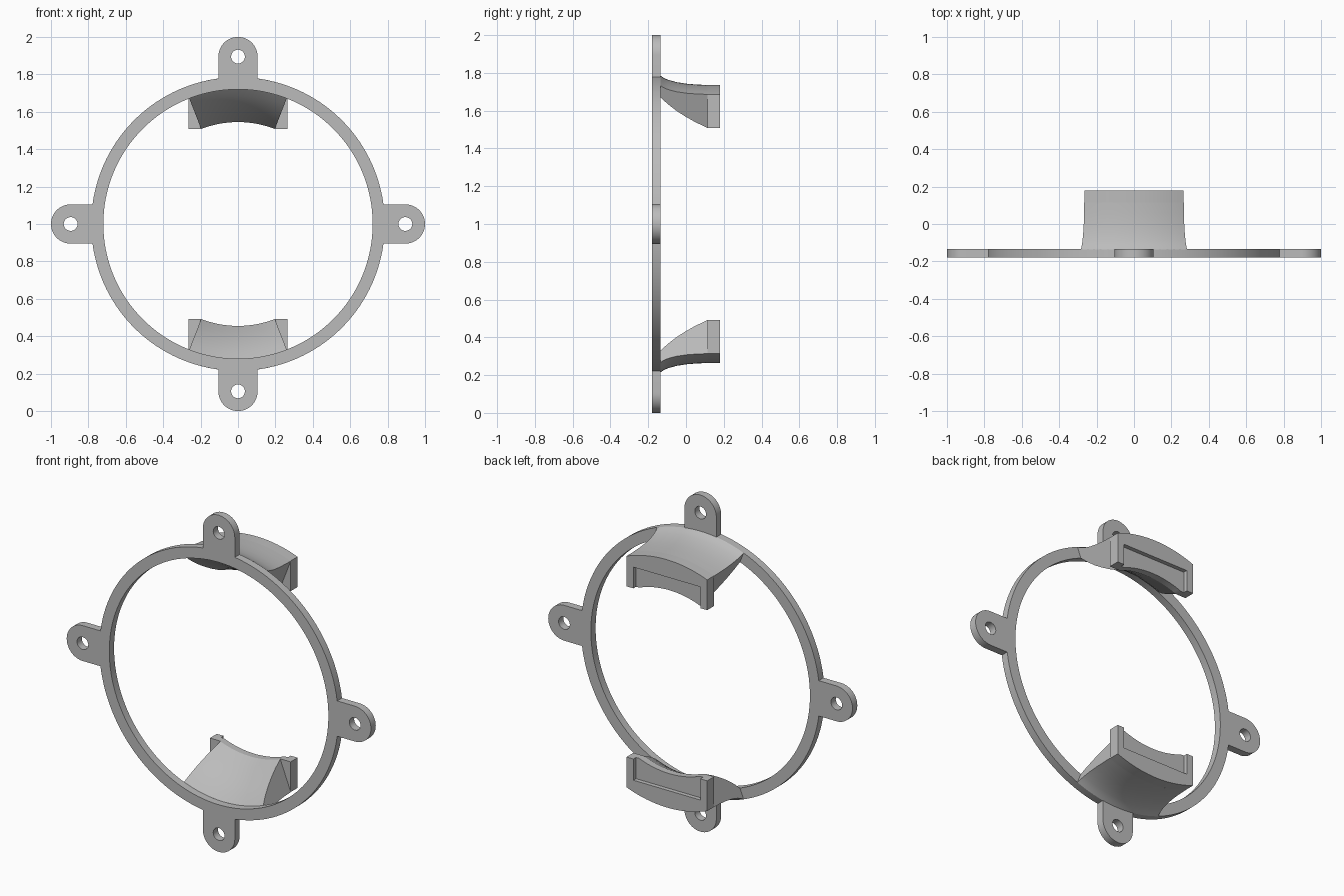
import bpy, bmesh
from math import sin, cos, asin, pi, radians, sqrt
from mathutils import Matrix

cube = bpy.data.objects.get("Cube")
if cube:
    bpy.data.objects.remove(cube)

grey = bpy.data.materials.new("plain_grey")
grey.use_nodes = True
grey.diffuse_color = (0.5, 0.5, 0.5, 1)
grey.node_tree.nodes["Principled BSDF"].inputs["Base Color"].default_value = (0.5, 0.5, 0.5, 1)

RING_OUT, RING_IN = 0.785, 0.72
FRONT, RING_BACK, BLOCK_FRONT, BACK = -0.18, -0.135, 0.115, 0.18
TAB_R, TAB_CENTRE, HOLE_R = 0.105, 0.895, 0.037
BLOCK_OUT, BLOCK_IN, BLOCK_HALF = 0.736, 0.545, 0.265
SPREAD = radians(21.2)


def arc(r, start, end, steps, cx=0, cy=0):
    return [(cx + r * cos(start + (end - start) * i / steps),
             cy + r * sin(start + (end - start) * i / steps)) for i in range(steps + 1)]


def add_object(name, bm, flip=False):
    """Turn a bmesh into a shaded object centred on the ring axis."""
    bmesh.ops.remove_doubles(bm, verts=bm.verts, dist=1e-5)
    bmesh.ops.recalc_face_normals(bm, faces=bm.faces)
    mesh = bpy.data.meshes.new(name)
    bm.to_mesh(mesh)
    bm.free()
    mesh.materials.clear()
    mesh.materials.append(grey)
    ob = bpy.data.objects.new(name, mesh)
    bpy.context.collection.objects.link(ob)
    ob.location.z = 1
    if flip:
        ob.rotation_euler.y = pi
    bpy.ops.object.select_all(action="DESELECT")
    ob.select_set(True)
    bpy.context.view_layer.objects.active = ob
    bpy.ops.object.shade_smooth_by_angle(angle=radians(30))
    return ob


def plate(name, loops, y0, y1, flip=False):
    """Extrude filled x-z outlines (later loops are holes) from y0 to y1."""
    curve = bpy.data.curves.new(name + "_outline", "CURVE")
    curve.dimensions = "2D"
    curve.fill_mode = "BOTH"
    curve.extrude = (y1 - y0) / 2
    for loop in loops:
        spline = curve.splines.new("POLY")
        spline.points.add(len(loop) - 1)
        for point, (x, z) in zip(spline.points, loop):
            point.co = (x, z, 0, 1)
        spline.use_cyclic_u = True
    helper = bpy.data.objects.new(name + "_outline", curve)
    bpy.context.collection.objects.link(helper)
    bpy.context.view_layer.update()
    mesh = bpy.data.meshes.new_from_object(
        helper.evaluated_get(bpy.context.evaluated_depsgraph_get()))
    bpy.data.objects.remove(helper)
    bm = bmesh.new()
    bm.from_mesh(mesh)
    bpy.data.meshes.remove(mesh)
    bm.transform(Matrix.Translation((0, (y0 + y1) / 2, 0)) @ Matrix.Rotation(pi / 2, 4, "X"))
    return add_object(name, bm, flip)


# Mounting ring with four rounded, drilled tabs
neck = asin(TAB_R / RING_OUT)
outline, holes = [], []
for k in range(4):
    c, s = cos(k * pi / 2), sin(k * pi / 2)
    section = (arc(TAB_R, -pi / 2, pi / 2, 24, TAB_CENTRE)
               + arc(RING_OUT, neck, pi / 2 - neck, 28))
    outline += [(x * c - y * s, x * s + y * c) for x, y in section]
    holes.append(arc(HOLE_R, 0, 2 * pi, 24, TAB_CENTRE * c, TAB_CENTRE * s)[:-1])
bore = arc(RING_IN, 0, 2 * pi, 128)[:-1]
plate("mounting_ring", [outline, bore] + holes, FRONT, RING_BACK)

# Bracket outlines: flared web section as (y, radius)
web_profile = [(RING_BACK, RING_OUT), (-0.115, 0.772), (-0.09, 0.762), (-0.05, 0.751),
               (0, 0.743), (0.06, 0.738), (BLOCK_FRONT, BLOCK_OUT),
               (BLOCK_FRONT, BLOCK_IN), (0.05, 0.578), (0, 0.608),
               (-0.05, 0.642), (-0.1, 0.684), (RING_BACK, RING_IN)]

# End block outlines in x-z
foot = 0.507
foot_x = sqrt(BLOCK_IN ** 2 - foot ** 2)
edge = asin(BLOCK_HALF / BLOCK_OUT)
inner = asin(foot_x / BLOCK_IN)
crown = arc(BLOCK_OUT, pi / 2 - edge, pi / 2 + edge, 20)
block = ([(BLOCK_HALF, foot)] + crown + [(-BLOCK_HALF, foot)]
         + arc(BLOCK_IN, pi / 2 + inner, pi / 2 - inner, 20))
rim = ([(BLOCK_HALF, foot)] + crown + [(-BLOCK_HALF, foot), (-0.22, foot),
       (-0.22, 0.633), (0.22, 0.633), (0.22, foot)])


def web(name, flip):
    """Sweep the web section through the bracket's angle."""
    bm = bmesh.new()
    steps = 20
    rows = []
    for i in range(steps + 1):
        a = SPREAD * (2 * i / steps - 1)
        rows.append([bm.verts.new((r * sin(a), y, r * cos(a))) for y, r in web_profile])
    n = len(web_profile)
    for p, q in zip(rows, rows[1:]):
        for j in range(n):
            bm.faces.new((p[j], p[(j + 1) % n], q[(j + 1) % n], q[j]))
    bm.faces.new(rows[0])
    bm.faces.new(rows[-1])
    add_object(name, bm, flip)


# Upper and lower brackets, each with a recessed end block
RECESS = 0.155
for side, flip in (("upper", False), ("lower", True)):
    web(side + "_bracket_web", flip)
    plate(side + "_end_block", [block], BLOCK_FRONT, RECESS, flip)
    plate(side + "_end_block_rim", [rim], RECESS, BACK, flip)
